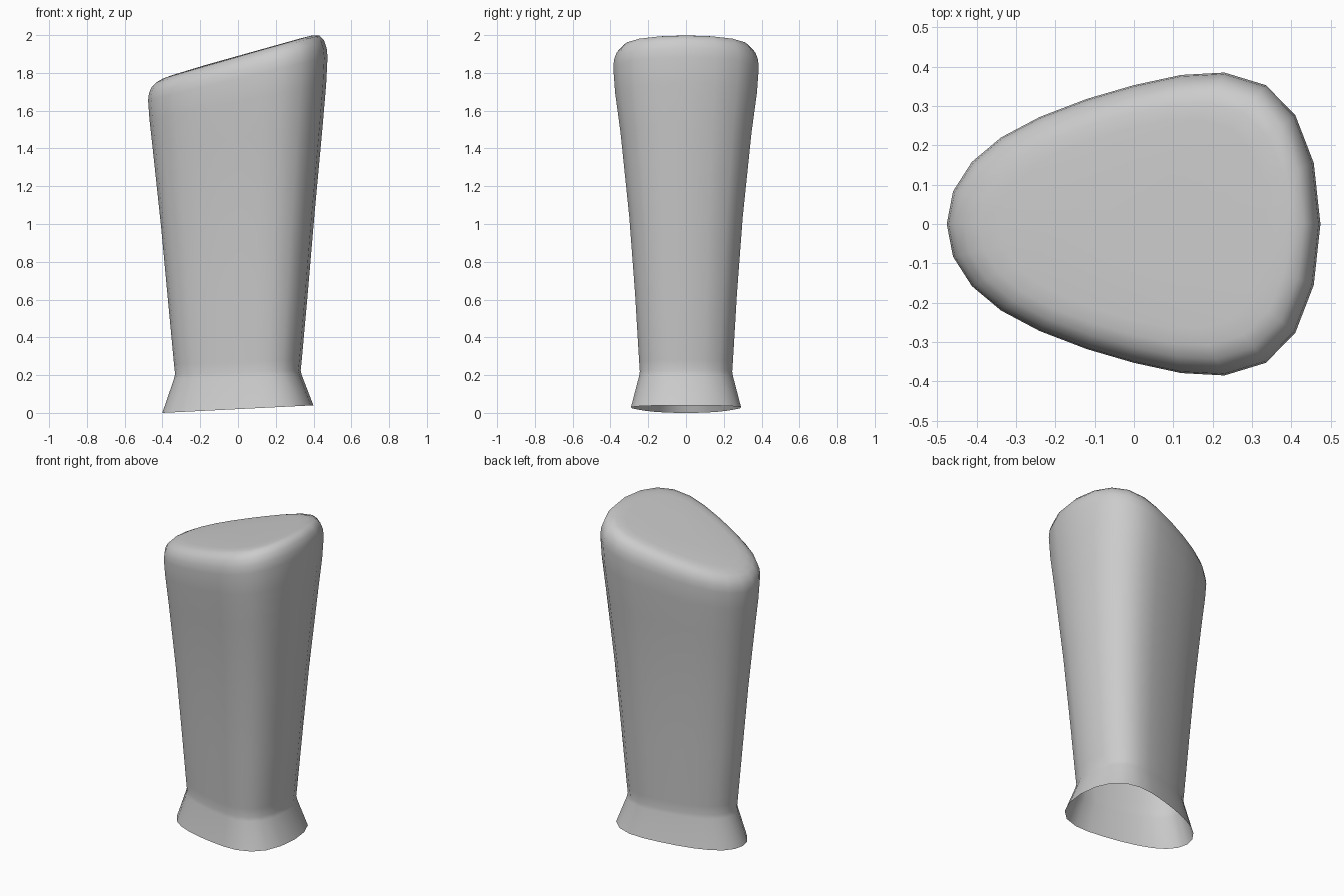
import bpy
import bmesh

# Egg-shaped plan outline: half of it, mirrored across y = 0
half = [(-0.476, 0), (-0.46, 0.083), (-0.412, 0.158), (-0.338, 0.22), (-0.24, 0.272),
        (-0.12, 0.318), (0, 0.353), (0.12, 0.379), (0.23, 0.385), (0.335, 0.353),
        (0.41, 0.277), (0.457, 0.155), (0.474, 0)]
outline = half + [(x, -y) for x, y in half[-2:0:-1]]

# Rings from the open foot to the slanted top: x scale, y scale, height at x=0, slope
rings = [
    (0.842, 0.757, 0.02, 0.05),
    (0.712, 0.645, 0.19, 0.03),
    (0.700, 0.635, 0.215, 0.03),
    (0.712, 0.645, 0.27, 0.03),
    (0.780, 0.700, 0.62, 0.05),
    (0.855, 0.780, 1.02, 0.09),
    (0.945, 0.900, 1.45, 0.15),
    (0.985, 0.975, 1.65, 0.20),
    (1.000, 1.000, 1.77, 0.24),
    (0.990, 0.990, 1.812, 0.255),
    (0.962, 0.955, 1.848, 0.27),
    (0.910, 0.890, 1.874, 0.287),
    (0.830, 0.800, 1.885, 0.288),
    (0.720, 0.690, 1.888, 0.286),
    (0.350, 0.330, 1.890, 0.28),
]

# Body: lofted shell with flared, open foot
bm = bmesh.new()
loops = [[bm.verts.new((x * sx, y * sy, z + k * x * sx)) for x, y in outline]
         for sx, sy, z, k in rings]
n = len(outline)
for low, high in zip(loops, loops[1:]):
    for i in range(n):
        j = (i + 1) % n
        bm.faces.new((low[i], low[j], high[j], high[i]))

# Slanted top cap
tip = bm.verts.new((0, 0, 1.89))
for i in range(n):
    bm.faces.new((loops[-1][i], loops[-1][(i + 1) % n], tip))
bmesh.ops.recalc_face_normals(bm, faces=bm.faces)
# Open shell: make sure the cap faces up
if sum(f.normal.z for f in tip.link_faces) < 0:
    bmesh.ops.reverse_faces(bm, faces=bm.faces)
for f in bm.faces:
    f.smooth = True

mesh = bpy.data.meshes.new("flared_shell")
bm.to_mesh(mesh)
bm.free()
body = bpy.data.objects.new("flared_shell", mesh)
bpy.context.collection.objects.link(body)
